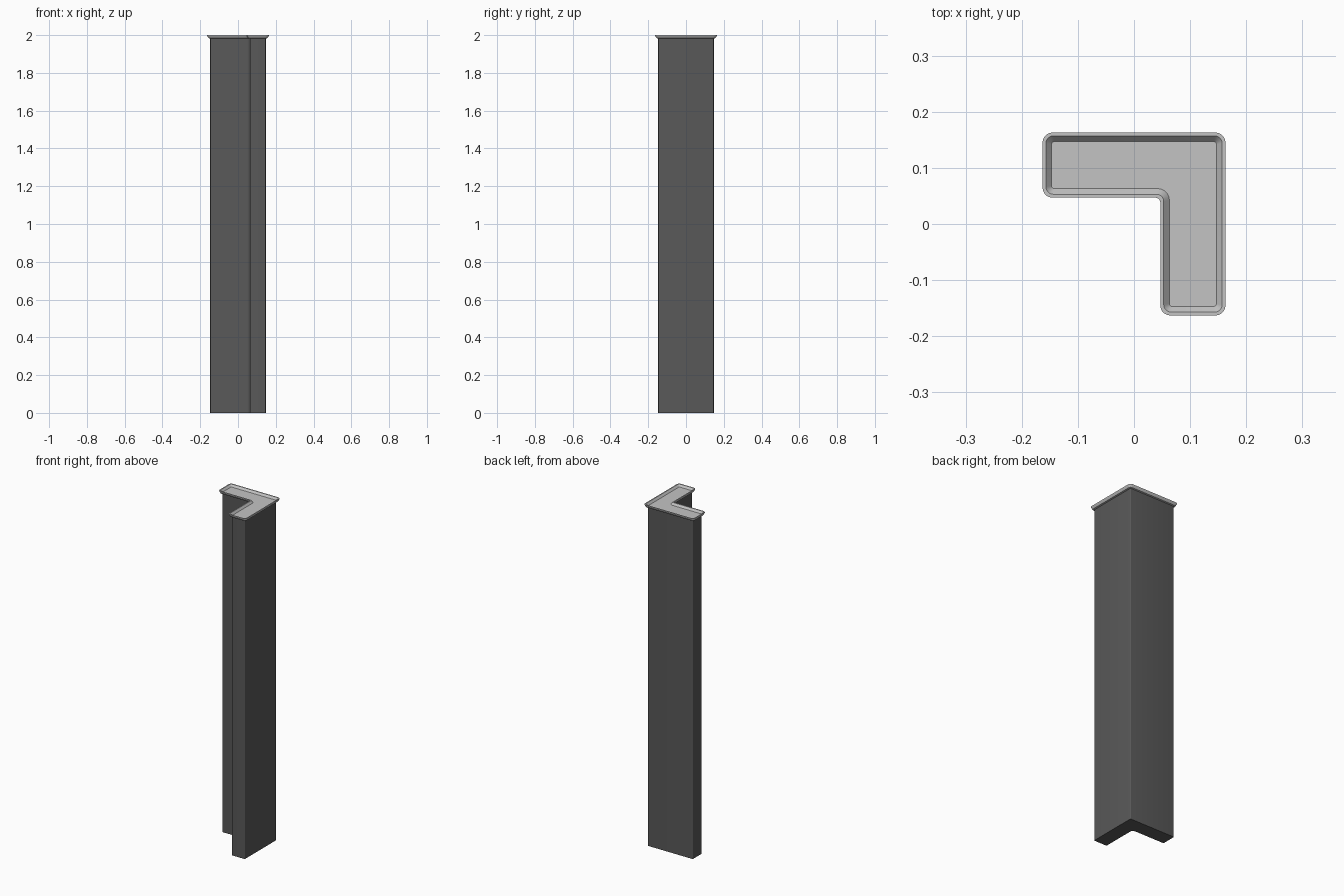
import bpy, bmesh, math
from mathutils import Vector

if "Cube" in bpy.data.objects:
    bpy.data.objects.remove(bpy.data.objects["Cube"])

def material(name, v):
    m = bpy.data.materials.new(name)
    m.diffuse_color = (v, v, v, 1)
    m.use_nodes = True
    m.node_tree.nodes["Principled BSDF"].inputs["Base Color"].default_value = m.diffuse_color
    return m

dark = material("dark grey", 0.1)
light = material("light grey", 0.55)

O, I = 0.147, 0.063   # outer half size and inner corner of the L

def outline(d, steps=5):
    """Rounded L outline grown outwards by d."""
    a, b = O + d, I - d
    corners = [(-a, a), (-a, b), (b, b), (b, -a), (a, -a), (a, a)]
    pts = []
    for i, c in enumerate(corners):
        c = Vector(c)
        p = (Vector(corners[i - 1]) - c).normalized()
        n = (Vector(corners[(i + 1) % 6]) - c).normalized()
        r = 0.020 - 0.7 * d if i == 2 else 0.005 + 0.8 * d
        centre = c + (p + n) * r
        for k in range(steps + 1):
            t = k / steps * math.pi / 2
            pts.append(centre - n * r * math.cos(t) - p * r * math.sin(t))
    return pts

def loft(name, rings, mat):
    """Skin a stack of (offset, z) outlines and close both ends."""
    bm = bmesh.new()
    loops = [[bm.verts.new((p.x, p.y, z)) for p in outline(d)] for d, z in rings]
    for lo, hi in zip(loops, loops[1:]):
        for i in range(len(lo)):
            j = (i + 1) % len(lo)
            bm.faces.new((lo[i], lo[j], hi[j], hi[i]))
    bm.faces.new(loops[0][::-1])
    bm.faces.new(loops[-1])
    bmesh.ops.recalc_face_normals(bm, faces=bm.faces)
    me = bpy.data.meshes.new(name)
    bm.to_mesh(me)
    bm.free()
    me.materials.append(mat)
    ob = bpy.data.objects.new(name, me)
    bpy.context.collection.objects.link(ob)
    bpy.context.view_layer.objects.active = ob
    ob.select_set(True)
    bpy.ops.object.shade_smooth_by_angle(angle=math.radians(30))
    ob.select_set(False)

# tall L-shaped column
loft("column", [(0, 0), (0, 1.984)], dark)
# flared cap with a shallow tray on top
loft("cap", [(-0.001, 1.982), (0.009, 1.984), (0.016, 1.996), (0.016, 2.0),
             (0.010, 2.0), (0.0, 1.988)], light)
